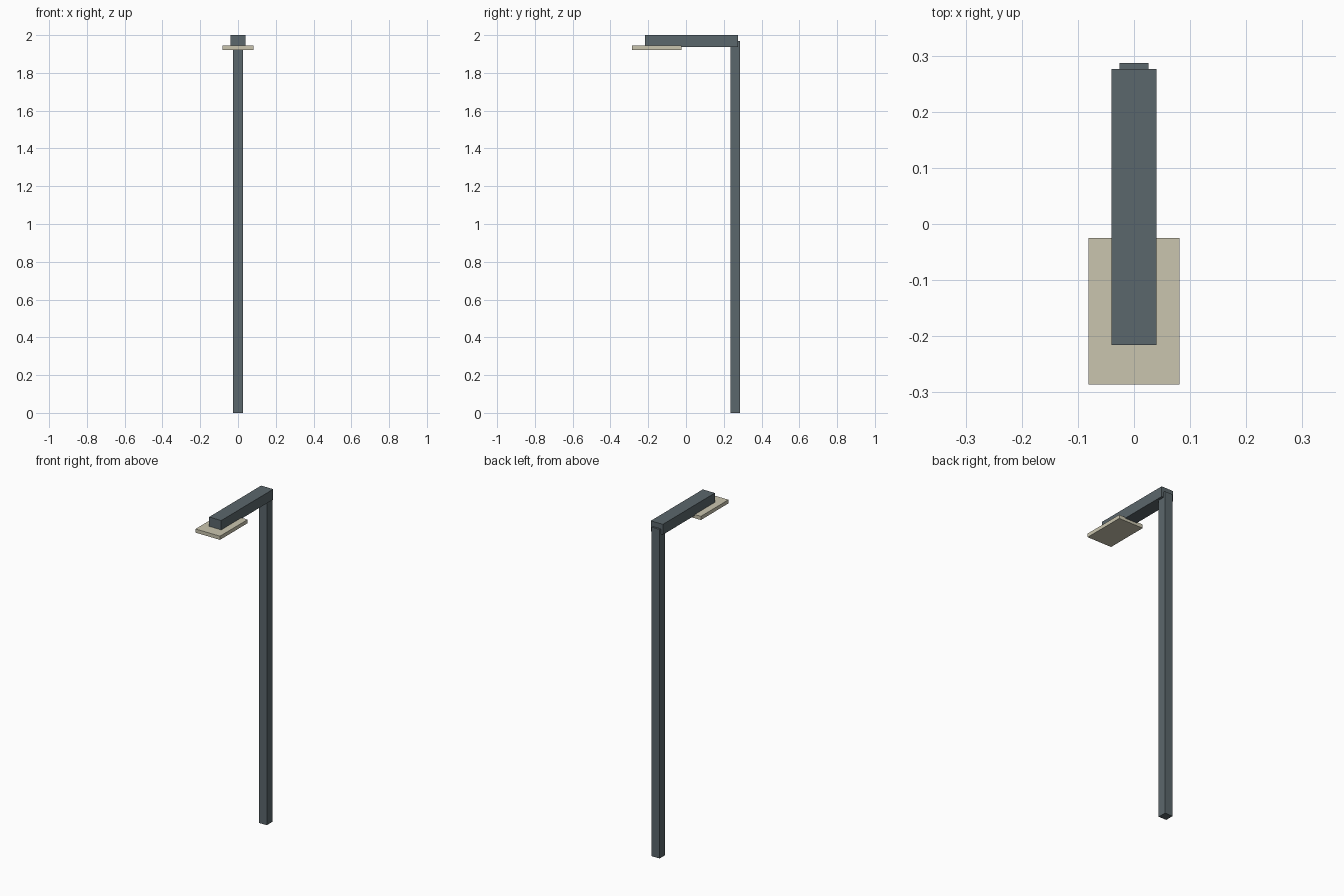
import bpy
import bmesh
from mathutils import Vector

if "Cube" in bpy.data.objects:
    bpy.data.objects.remove(bpy.data.objects["Cube"])


def material(name, rgb):
    m = bpy.data.materials.new(name)
    m.diffuse_color = (*rgb, 1)
    m.use_nodes = True
    m.node_tree.nodes["Principled BSDF"].inputs["Base Color"].default_value = m.diffuse_color
    return m


def box(name, low, high, mat):
    """Flat-sided box between two opposite corners."""
    low, high = Vector(low), Vector(high)
    bm = bmesh.new()
    bmesh.ops.create_cube(bm, size=1)
    bmesh.ops.scale(bm, vec=high - low, verts=bm.verts)
    bmesh.ops.translate(bm, vec=(low + high) / 2, verts=bm.verts)
    mesh = bpy.data.meshes.new(name)
    bm.to_mesh(mesh)
    bm.free()
    mesh.materials.append(mat)
    obj = bpy.data.objects.new(name, mesh)
    bpy.context.collection.objects.link(obj)
    return obj


slate = material("slate_metal", (0.105, 0.135, 0.15))
cream = material("cream_lamp", (0.59, 0.56, 0.43))

# Upright pole, slightly proud of the arm at the back
box("pole", (-0.026, 0.235, 0), (0.026, 0.287, 1.97), slate)
# Horizontal arm reaching forward
box("arm", (-0.04, -0.216, 1.938), (0.04, 0.276, 2.0), slate)
# Flat lamp panel under the front of the arm
box("lamp_panel", (-0.081, -0.286, 1.922), (0.081, -0.025, 1.944), cream)
